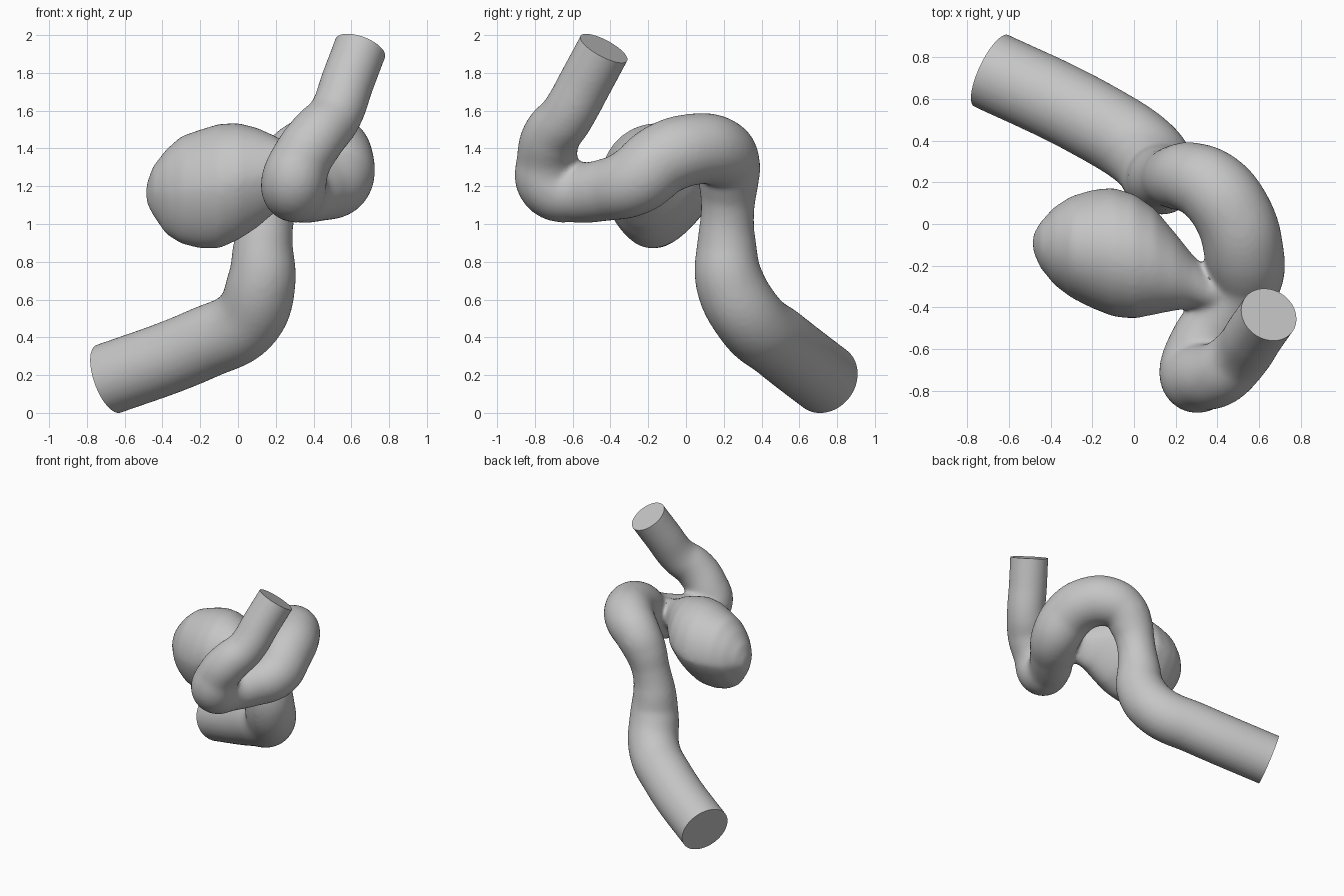
import bpy, bmesh, math
from mathutils import Vector

if "Cube" in bpy.data.objects:
    bpy.data.objects.remove(bpy.data.objects["Cube"], do_unlink=True)

grey = bpy.data.materials.new("plain grey")
grey.use_nodes = True
colour = (0.56, 0.56, 0.56, 1)
grey.diffuse_color = colour
grey.node_tree.nodes["Principled BSDF"].inputs["Base Color"].default_value = colour


def swept_tube(name, stations):
    """Round tube through (x, y, z, radius) stations, as a mesh object."""
    curve = bpy.data.curves.new(name, 'CURVE')
    curve.dimensions = '3D'
    curve.bevel_depth = 1
    curve.bevel_resolution = 10
    curve.resolution_u = 10
    curve.use_fill_caps = True
    spline = curve.splines.new('BEZIER')
    spline.radius_interpolation = 'CARDINAL'
    spline.bezier_points.add(len(stations) - 1)
    for point, (x, y, z, r) in zip(spline.bezier_points, stations):
        point.co = (x, y, z)
        point.radius = r
        point.handle_left_type = point.handle_right_type = 'AUTO'
    obj = bpy.data.objects.new(name, curve)
    bpy.context.collection.objects.link(obj)
    bpy.ops.object.select_all(action='DESELECT')
    obj.select_set(True)
    bpy.context.view_layer.objects.active = obj
    bpy.ops.object.convert(target='MESH')
    return bpy.context.view_layer.objects.active


def lofted_bulb(name, stations, sides=40):
    """Closed loft along x through (x, y, z, y radius, z radius) ovals, slimmer below."""
    bm = bmesh.new()
    rings = []
    for x, y, z, ry, rz in stations:
        ring = []
        for i in range(sides):
            c, s = math.cos(math.tau * i / sides), math.sin(math.tau * i / sides)
            low = max(0, -s)
            ring.append(bm.verts.new((x, y + ry * (c * (1 - .28 * low) - .16 * low), z + rz * s)))
        rings.append(ring)
    for a, b in zip(rings, rings[1:]):
        for i in range(sides):
            j = (i + 1) % sides
            bm.faces.new((a[i], a[j], b[j], b[i]))
    for end in (rings[0], rings[-1]):
        bm.faces.new(end)
    mesh = bpy.data.meshes.new(name)
    bm.to_mesh(mesh)
    bm.free()
    obj = bpy.data.objects.new(name, mesh)
    bpy.context.collection.objects.link(obj)
    return obj


# Main vessel: straight inlet, rising bend, arch, front loop, straight outlet
inlet, inlet_dir = Vector((-.685, .735, .18)), Vector((-.86, .41, -.31))
outlet, outlet_dir = Vector((.647, -.435, 1.93)), Vector((.32, .45, .84))
vessel = swept_tube("vessel", [
    (*(inlet + inlet_dir * .1), .192),
    (-.18, .49, .37, .192),
    (.05, .34, .495, .19),
    (.125, .23, .70, .182),
    (.135, .215, .90, .157),
    (.165, .22, 1.07, .142),
    (.21, .225, 1.21, .158),
    (.285, .22, 1.325, .172),
    (.385, .165, 1.385, .185),
    (.48, .035, 1.395, .19),
    (.525, -.12, 1.345, .192),
    (.525, -.27, 1.23, .185),
    (.43, -.43, 1.18, .165),
    (.33, -.58, 1.17, .163),
    (.295, -.715, 1.21, .175),
    (.335, -.735, 1.34, .162),
    (.42, -.712, 1.465, .155),
    (.51, -.632, 1.57, .144),
    (*(outlet - outlet_dir * .2), .142),
    (*(outlet + outlet_dir * .1), .142),
])

# Bulging sac that narrows to a neck in the wall of the loop
sac = lofted_bulb("sac", [
    (-.485, -.09, 1.16, .04, .05),
    (-.45, -.10, 1.175, .11, .13),
    (-.38, -.105, 1.17, .19, .225),
    (-.30, -.11, 1.18, .245, .285),
    (-.20, -.12, 1.185, .285, .315),
    (-.10, -.135, 1.20, .31, .33),
    (0, -.155, 1.225, .30, .31),
    (.10, -.18, 1.245, .255, .265),
    (.20, -.23, 1.265, .185, .20),
    (.28, -.275, 1.26, .13, .155),
    (.36, -.32, 1.25, .10, .125),
    (.45, -.33, 1.24, .09, .12),
])

# Fuse both into one skin with a soft blend at the neck
bpy.ops.object.select_all(action='DESELECT')
sac.select_set(True)
vessel.select_set(True)
bpy.context.view_layer.objects.active = vessel
bpy.ops.object.join()
vessel.name = "vessel_with_sac"

bm = bmesh.new()
bm.from_mesh(vessel.data)
bmesh.ops.remove_doubles(bm, verts=bm.verts, dist=.0005)
bmesh.ops.recalc_face_normals(bm, faces=bm.faces)
bm.to_mesh(vessel.data)
bm.free()

remesh = vessel.modifiers.new("fuse", 'REMESH')
remesh.mode = 'VOXEL'
remesh.voxel_size = .014
relax = vessel.modifiers.new("relax", 'SMOOTH')
relax.factor = .5
relax.iterations = 16
for mod in ("fuse", "relax"):
    bpy.ops.object.modifier_apply(modifier=mod)

# Cut both ends flat and cap them
bm = bmesh.new()
bm.from_mesh(vessel.data)
for centre, direction in ((inlet, inlet_dir), (outlet, outlet_dir)):
    bmesh.ops.bisect_plane(bm, geom=bm.verts[:] + bm.edges[:] + bm.faces[:],
                           plane_co=centre, plane_no=direction.normalized(),
                           clear_outer=True)
    rim = [e for e in bm.edges if e.is_boundary]
    bmesh.ops.holes_fill(bm, edges=rim, sides=0)
bmesh.ops.recalc_face_normals(bm, faces=bm.faces)
bm.to_mesh(vessel.data)
bm.free()

vessel.data.materials.clear()
vessel.data.materials.append(grey)
bpy.ops.object.shade_smooth_by_angle(angle=math.radians(40))
